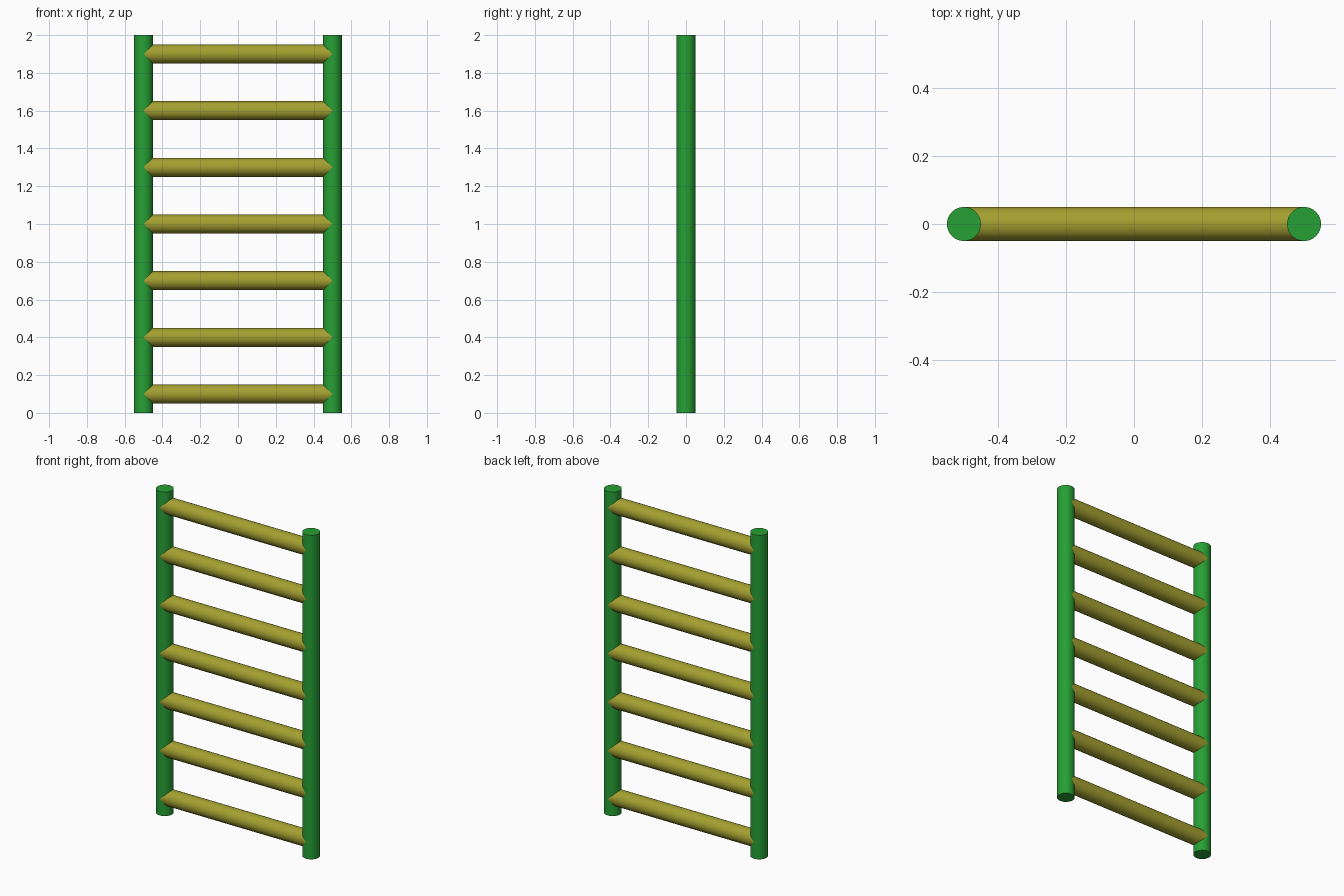
import bpy, math

if "Cube" in bpy.data.objects:
    bpy.data.objects.remove(bpy.data.objects["Cube"])

RADIUS = 0.05
HEIGHT = 2.0
HALF_WIDTH = 0.5


def material(name, color):
    mat = bpy.data.materials.new(name)
    mat.diffuse_color = color
    mat.use_nodes = True
    mat.node_tree.nodes["Principled BSDF"].inputs["Base Color"].default_value = mat.diffuse_color
    return mat


green = material("green_paint", (0.02, 0.35, 0.035, 1))
olive = material("olive_paint", (0.37, 0.35, 0.03, 1))


def rod(name, length, location, rotation, mat):
    bpy.ops.mesh.primitive_cylinder_add(vertices=32, radius=RADIUS, depth=length,
                                        location=location, rotation=rotation)
    ob = bpy.context.object
    ob.name = name
    ob.data.materials.append(mat)
    bpy.ops.object.shade_smooth_by_angle(angle=math.radians(30))
    return ob


# Two upright side rails
for side, label in ((-1, "left"), (1, "right")):
    rod(label + "_rail", HEIGHT, (side * HALF_WIDTH, 0, HEIGHT / 2), (0, 0, 0), green)

# Seven evenly spaced rungs, running between the rail centre lines
for i in range(7):
    rod(f"rung_{i + 1}", 2 * HALF_WIDTH, (0, 0, 0.1 + 0.3 * i),
        (0, math.pi / 2, 0), olive)
